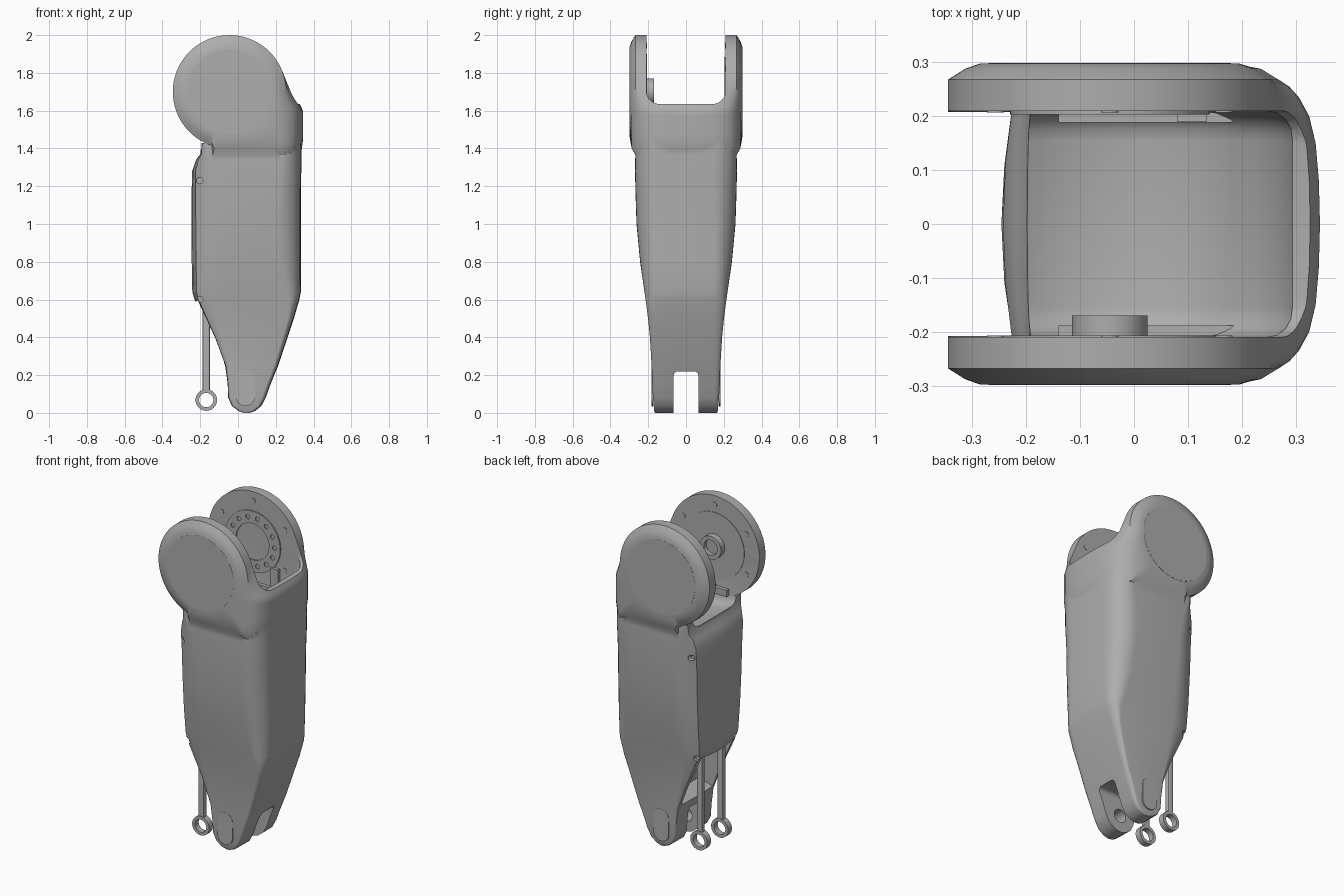
import bpy, bmesh, math

if "Cube" in bpy.data.objects:
    bpy.data.objects.remove(bpy.data.objects["Cube"], do_unlink=True)


def material(name, value):
    m = bpy.data.materials.new(name)
    m.use_nodes = True
    m.diffuse_color = (value, value, value, 1)
    m.node_tree.nodes["Principled BSDF"].inputs["Base Color"].default_value = m.diffuse_color
    return m


GREY = material("plain grey", 0.42)
CX, CZ = -0.045, 1.7  # upper joint axis


def finish(name, bm):
    bmesh.ops.recalc_face_normals(bm, faces=bm.faces)
    me = bpy.data.meshes.new(name)
    bm.to_mesh(me)
    bm.free()
    ob = bpy.data.objects.new(name, me)
    bpy.context.collection.objects.link(ob)
    me.materials.append(GREY)
    return ob


def loft(name, rings):
    bm = bmesh.new()
    rows = [[bm.verts.new(p) for p in ring] for ring in rings]
    n = len(rows[0])
    for a, b in zip(rows, rows[1:]):
        for i in range(n):
            j = (i + 1) % n
            bm.faces.new((a[i], a[j], b[j], b[i]))
    bm.faces.new(rows[0])
    bm.faces.new(rows[-1])
    return finish(name, bm)


def prism(name, outline, y0, y1):
    return loft(name, [[(x, y, z) for x, z in outline] for y in (y0, y1)])


def circle(x, z, r, n=48):
    return [(x + r * math.cos(math.tau * i / n), z + r * math.sin(math.tau * i / n))
            for i in range(n)]


def rod_y(name, x, z, r, y0, y1, n=48):
    return prism(name, circle(x, z, r, n), y0, y1)


def box(name, x0, x1, y0, y1, z0, z1):
    return prism(name, [(x0, z0), (x1, z0), (x1, z1), (x0, z1)], y0, y1)


def bevel(ob, width, segments=4):
    bpy.context.view_layer.objects.active = ob
    m = ob.modifiers.new("bevel", 'BEVEL')
    m.width, m.segments, m.limit_method = width, segments, 'ANGLE'
    m.angle_limit = math.radians(40)
    bpy.ops.object.modifier_apply(modifier=m.name)
    return ob


def combine(ob, tool, operation='DIFFERENCE'):
    bpy.context.view_layer.objects.active = ob
    m = ob.modifiers.new("bool", 'BOOLEAN')
    m.operation, m.solver, m.object = operation, 'EXACT', tool
    bpy.ops.object.modifier_apply(modifier=m.name)
    bpy.data.objects.remove(tool, do_unlink=True)


def section(z, x0, x1, hy, rx, ry, lx, ly):
    """Half outline at height z, mirrored: round corner at x1, curved-in edge at x0."""
    side = []
    for k in range(9):
        a = math.radians(k * 11.25)
        side.append((x1 - rx + rx * math.cos(a), hy - ry + ry * math.sin(a)))
    bow = lx * .15
    for k in range(9):
        t = k / 8
        side.append((x0 + bow + (lx - bow) * (1 - t), hy - ly * t * t))
    side.append((x0 + bow * .25, (hy - ly) * .5))
    ring = [(x1 + .003, 0)] + side + [(x0, 0)] + [(x, -y) for x, y in reversed(side)]
    return [(x, y, z) for x, y in ring]


# Main shell with the rear cover, tapering to the rounded lower fork
shell = loft("leg_shell", [section(*s) for s in (
    (1.43, -.195, .332, .266, .10, .12, .03, .01),
    (1.37, -.2, .332, .268, .11, .125, .04, .02),
    (1.34, -.222, .332, .269, .115, .125, .08, .035),
    (1.28, -.243, .332, .27, .12, .125, .12, .045),
    (1.15, -.246, .33, .267, .13, .125, .145, .05),
    (1.00, -.246, .33, .262, .13, .12, .15, .05),
    (.80, -.245, .33, .243, .11, .10, .155, .042),
    (.64, -.242, .33, .22, .08, .08, .15, .034),
    (.60, -.23, .322, .214, .05, .07, .14, .03),
    (.50, -.178, .293, .201, .03, .055, .09, .022),
    (.40, -.128, .26, .191, .025, .045, .05, .018),
    (.25, -.068, .21, .182, .02, .035, .02, .012),
    (.15, -.055, .17, .179, .02, .03, .015, .01),
    (.08, -.053, .145, .175, .02, .025, .015, .01),
    (.035, -.031, .121, .171, .02, .02, .01, .008),
    (.01, .002, .088, .168, .015, .012, .008, .006),
    (0, .03, .06, .165, .008, .01, .006, .005))])


# Joint head: round cheeks running into the wall on one side
def head_radius(a, r, xr):
    c, s = math.cos(a), math.sin(a)
    px = xr - CX
    phi = math.atan2(1.6 - CZ, px) + math.acos(min(1, r / math.hypot(px, 1.6 - CZ)))
    if phi < a < math.pi:
        return r
    lean = math.radians(-8)
    planes = ((0, px), (math.pi, .09), (-math.pi / 2, .335 * r / .3), (phi, r),
              (lean, px * math.cos(lean) - .25 * math.sin(lean)))
    limits = [d / math.cos(a - n) for n, d in planes if math.cos(a - n) > 1e-4]
    return max(r, min(limits))


def head_ring(y, r, xr):
    ring = []
    for i in range(120):
        a = math.tau * i / 120
        d = head_radius(a, r, xr) if xr else r
        ring.append((CX + d * math.cos(a), y, CZ + d * math.sin(a)))
    return ring


half = [(.298, .24, 0), (.288, .268, .235), (.268, .3, .268), (.255, .3, .288),
        (.235, .3, .306), (.2, .3, .325), (.15, .3, .337), (.08, .3, .343), (0, .3, .345)]
layers = half + [(-y, r, x) for y, r, x in half[-2::-1]]
combine(shell, loft("joint_head", [head_ring(*q) for q in layers]), 'UNION')

# Clearance between the cheeks, with a level rim on the wall
combine(shell, bevel(rod_y("clearance", CX, CZ, .345, -.21, .21, 96), .055))
combine(shell, bevel(box("rim_cut", -.6, .6, -.21, .21, 1.635, 2.3), .07, 6))
# Hollow behind the rear cover
combine(shell, prism("hollow", [(-.212, 1.1), (.02, 1.1), (.02, .3), (-.3, .2),
                                (-.3, .5), (-.212, .6)], -.15, .15))
# Fork slot and pin holes
combine(shell, bevel(box("fork_slot", -.4, .5, -.065, .065, -.1, .22), .022))
combine(shell, rod_y("pin_hole", .045, .1, .04, -.15, .15))
# Screw pockets in the cover
for z, depth in ((1.23, .215), (.6, .17)):
    for s in (-1, 1):
        combine(shell, rod_y("screw_pocket", -.203, z, .017, s * depth, s * .4, 20))

# Outer caps and fork plates
for s, side in ((-1, "front"), (1, "back")):
    rod_y(side + "_cap", CX, CZ, .225, s * .29, s * .299, 96)
    stadium = []
    for mid, a0 in ((.18, 0), (.085, 180)):
        stadium += [(.04 + .05 * math.cos(math.radians(a0 + k * 15)),
                     mid + .05 * math.sin(math.radians(a0 + k * 15))) for k in range(13)]
    prism(side + "_fork_plate", stadium, s * .174, s * .1825)

# Twin link rods with eye ends
for y, side in ((-.1, "front"), (.1, "back")):
    rod = rod_y(side + "_link_rod", -.168, .068, .057, y - .018, y + .018)
    combine(rod, bevel(box("bar", -.187, -.149, y - .015, y + .015, .11, 1.12), .008, 2), 'UNION')
    combine(rod, rod_y("eye", -.168, .068, .038, y - .1, y + .1))

# Bearing boss on the inside of the front cheek
boss = rod_y("bearing_boss", CX, CZ, .07, -.215, -.17)
combine(boss, rod_y("bore", CX, CZ, .045, -.195, -.1))
rod_y("boss_flange", CX, CZ, .2, -.215, -.207, 64)

# Motor seat on the inside of the back cheek
seat = rod_y("motor_seat", CX, CZ, .185, .203, .225, 64)
combine(seat, rod_y("bore", CX, CZ, .11, .1, .212))
for i in range(14):
    a = math.tau * i / 14
    combine(seat, rod_y("bolt_hole", CX + .147 * math.cos(a), CZ + .147 * math.sin(a),
                        .014, .1, .211, 12))

# Screws around both cheeks
for i in range(6):
    a = math.tau * (i + .5) / 6
    for s in (-1, 1):
        rod_y("cheek_screw", CX + .245 * math.cos(a), CZ + .245 * math.sin(a),
              .016, s * .207, s * .215, 16)

# Ribs and bracket low in the clearance
for s in (-1, 1):
    box("seat_rib", -.14, .24, s * .188, s * .215, 1.42, 1.46)
box("cable_bracket", .08, .135, .19, .215, 1.46, 1.58)

for ob in bpy.context.scene.objects:
    if ob.type == 'MESH':
        bpy.ops.object.select_all(action='DESELECT')
        ob.select_set(True)
        bpy.context.view_layer.objects.active = ob
        bpy.ops.object.shade_smooth_by_angle(angle=math.radians(32))
